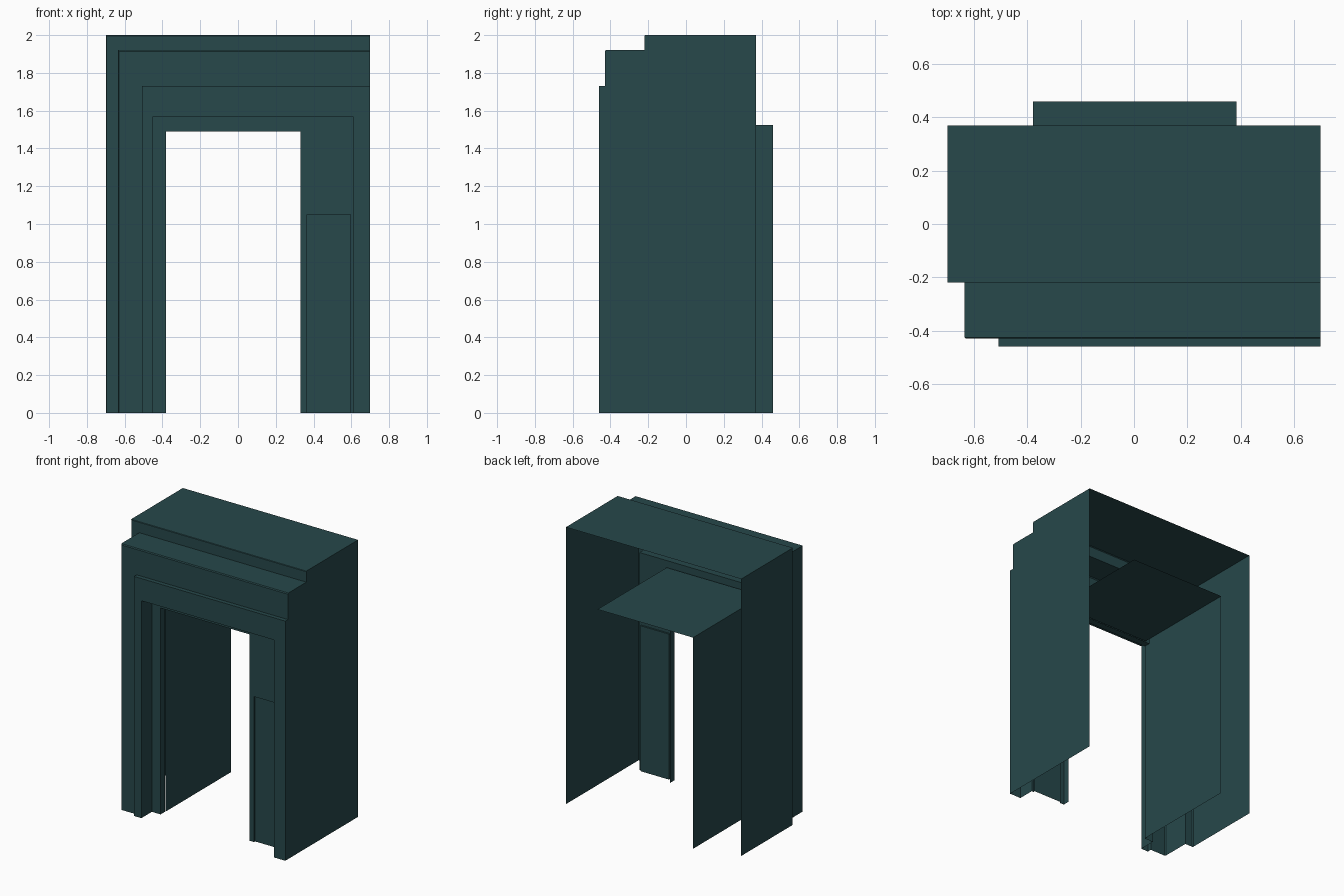
import bpy, bmesh

if "Cube" in bpy.data.objects:
    bpy.data.objects.remove(bpy.data.objects["Cube"])

mat = bpy.data.materials.new("dark_teal")
mat.diffuse_color = (0.02, 0.065, 0.07, 1)
mat.use_nodes = True
mat.node_tree.nodes["Principled BSDF"].inputs["Base Color"].default_value = mat.diffuse_color


def build(name, faces):
    """Make an object from polygons, welding shared corners and dropping empty faces."""
    bm = bmesh.new()
    for pts in faces:
        f = bm.faces.new([bm.verts.new(p) for p in pts])
        f.normal_update()
        if f.calc_area() < 1e-6:
            bm.faces.remove(f)
    loose = [v for v in bm.verts if not v.link_faces]
    bmesh.ops.delete(bm, geom=loose, context='VERTS')
    bmesh.ops.remove_doubles(bm, verts=bm.verts, dist=1e-4)
    me = bpy.data.meshes.new(name)
    bm.to_mesh(me)
    bm.free()
    me.materials.append(mat)
    ob = bpy.data.objects.new(name, me)
    bpy.context.collection.objects.link(ob)
    return ob


def arch(rings, skip=()):
    """Loft door-shaped rings (left x, right x, top z, y); skip = (ring, side) pairs."""
    loops = [[(l, y, 0), (l, y, t), (r, y, t), (r, y, 0)] for l, r, t, y in rings]
    return [(a[k], b[k], b[k + 1], a[k + 1])
            for i, (a, b) in enumerate(zip(loops, loops[1:]))
            for k in range(3) if (i, k) not in skip]


# stepped outer casing, open at the back and underneath
R = 0.70
build("outer_casing", [
    ((-0.70, 0.37, 2), (-0.70, -0.22, 2), (R, -0.22, 2), (R, 0.37, 2)),
] + arch([
    (-0.70, R, 2.00, 0.37), (-0.70, R, 2.00, -0.215), (-0.695, R, 1.995, -0.22),
    (-0.635, R, 1.92, -0.22), (-0.635, R, 1.92, -0.425), (-0.63, R, 1.913, -0.43),
    (-0.508, R, 1.73, -0.43), (-0.508, R, 1.73, -0.46), (-0.45, 0.61, 1.57, -0.46),
])[0:1] + arch([
    (-0.70, R, 2.00, 0.37), (-0.70, R, 2.00, -0.215), (-0.695, R, 1.995, -0.22),
    (-0.635, R, 1.92, -0.22), (-0.635, R, 1.92, -0.425), (-0.63, R, 1.913, -0.43),
    (-0.508, R, 1.73, -0.43), (-0.508, R, 1.73, -0.46), (-0.45, 0.61, 1.57, -0.46),
], skip=[(0, 0), (0, 1)]))

# recessed door surround with a shallow lip
F = -0.34
build("door_surround", arch([
    (-0.45, 0.61, 1.57, -0.46), (-0.45, 0.61, 1.57, F),
    (-0.38, 0.33, 1.49, F), (-0.38, 0.33, 1.49, -0.29)], skip=[(1, 2)]))


# right jamb around a slightly sunken panel
def flat(y, *xz):
    return [(x, y, z) for x, z in xz]


x0, x1, zt, P = 0.365, 0.595, 1.05, F + 0.012
build("right_jamb", [
    flat(F, (0.33, 0), (x0, 0), (x0, zt), (0.33, zt)),
    flat(F, (x1, 0), (0.61, 0), (0.61, zt), (x1, zt)),
    flat(F, (0.33, zt), (x0, zt), (x1, zt), (0.61, zt), (0.61, 1.57), (0.33, 1.49)),
])
build("jamb_panel", arch([(x0, x1, zt, F), (x0, x1, zt, P)])
      + [flat(P, (x0, 0), (x1, 0), (x1, zt), (x0, zt))])

# passage lining: one side wall and a ceiling sheet
build("passage_wall", [((-0.378, -0.29, 0), (-0.378, 0.46, 0),
                        (-0.378, 0.46, 1.525), (-0.378, -0.29, 1.525))])
build("passage_ceiling", [((-0.378, -0.33, 1.525), (-0.378, 0.46, 1.525),
                           (0.385, 0.46, 1.525), (0.385, -0.33, 1.525))])
